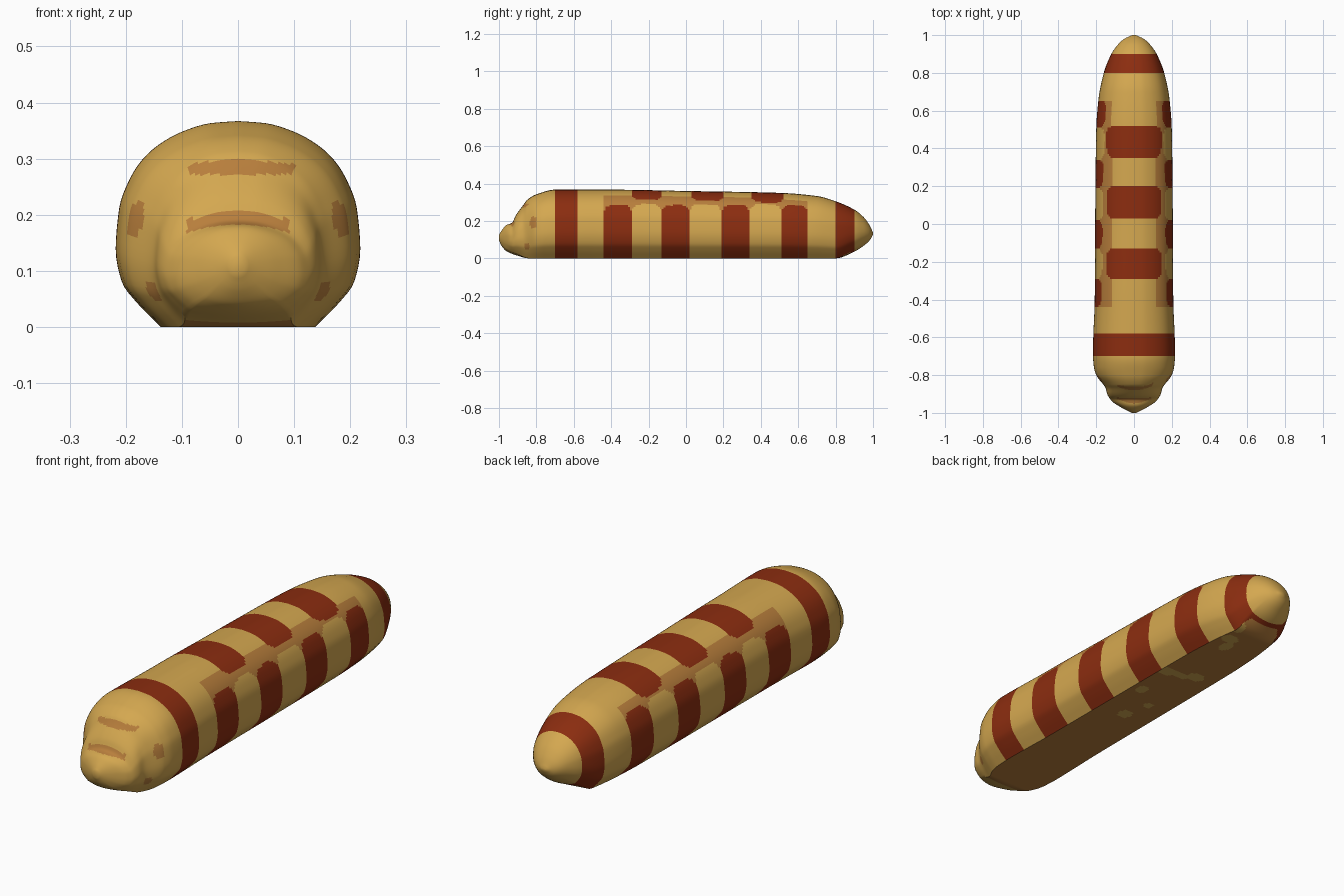
import bpy, bmesh, math

cube = bpy.data.objects.get("Cube")
if cube:
    bpy.data.objects.remove(cube, do_unlink=True)


def material(name, colour):
    m = bpy.data.materials.new(name)
    m.use_nodes = True
    m.diffuse_color = colour
    m.node_tree.nodes["Principled BSDF"].inputs["Base Color"].default_value = colour
    return m


def curve(points):
    """Smooth interpolation through (position, value) points, without overshoot."""
    n = len(points)
    slope = [(points[i + 1][1] - points[i][1]) / (points[i + 1][0] - points[i][0])
             for i in range(n - 1)]
    tangent = [slope[0]]
    for a, b in zip(slope, slope[1:]):
        tangent.append(2 * a * b / (a + b) if a * b > 0 else 0)
    tangent.append(slope[-1])

    def value(p):
        i = 0
        while i < n - 2 and p > points[i + 1][0]:
            i += 1
        (p0, v0), (p1, v1) = points[i], points[i + 1]
        d = p1 - p0
        t = (p - p0) / d
        s = 1 - t
        return (v0 * (1 + 2 * t) * s * s + tangent[i] * d * t * s * s
                + v1 * t * t * (3 - 2 * t) - tangent[i + 1] * d * t * t * s)
    return value


# Outline of the body along its length
half_width = curve([(-1, .012), (-.97, .07), (-.94, .115), (-.9, .142), (-.87, .15), (-.8, .2),
                    (-.76, .212), (-.68, .218), (-.58, .215), (-.4, .208), (.1, .205), (.5, .2),
                    (.66, .188), (.8, .16), (.9, .12), (.95, .085), (.98, .052), (1, .01)])
top = curve([(-1, .125), (-.985, .15), (-.96, .178), (-.93, .19), (-.91, .23), (-.87, .285),
             (-.85, .312), (-.8, .342), (-.7, .367), (-.4, .367), (0, .36), (.5, .35),
             (.7, .333), (.8, .305), (.9, .26), (.95, .22), (.98, .18), (1, .138)])
bottom = curve([(-1, .095), (-.985, .065), (-.96, .038), (-.9, .014), (-.84, 0), (0, 0),
                (.8, 0), (.9, .036), (.96, .075), (.985, .1), (1, .128)])

# Cross-section: flat underside, rounded sides and back
section = [(.63, 0), (.83, .12), (.95, .22), (1, .38), (.97, .58), (.9, .7),
           (.8, .8), (.66, .88), (.45, .95), (.22, .99), (0, 1)]
sec_x = curve([(i, p[0]) for i, p in enumerate(section)])
sec_z = curve([(i, p[1]) for i, p in enumerate(section)])
BELLY, SIDE = 16, 40
half = [(.63 * i / BELLY, 0) for i in range(BELLY)]
half += [(sec_x(10 * i / SIDE), sec_z(10 * i / SIDE)) for i in range(SIDE + 1)]


def ring(y):
    w, t, b = half_width(y), top(y), bottom(y)
    round_end = min(1, b / .08)
    pts = []
    for i, (u, v) in enumerate(half):
        a = math.pi * i / (len(half) - 1)
        u += (math.sin(a) - u) * round_end
        v += (.5 - .5 * math.cos(a) - v) * round_end
        pts.append((w * u, y, b + (t - b) * v))
    return pts + [(-x, yy, z) for x, yy, z in pts[-2:0:-1]]


# Colour rules
def rounded(u, v, u0, u1, v0, v1, r):
    du = max(u0 + r - u, u - u1 + r, 0)
    dv = max(v0 + r - v, v - v1 + r, 0)
    return math.hypot(du, dv) <= r


BODY, STRIPE, TAN = range(3)
side_stripes = [(-.44, -.29), (-.13, .02), (.19, .34), (.51, .65)]
side_gaps = [(-.29, -.13), (.02, .19), (.34, .51)]
back_patches = [(-.29, -.13), (.03, .2), (.35, .52)]
# Pale underside spots: x, y, half sizes
belly_spots = [(0, -.06, .03, .035), (.08, .15, .025, .03), (-.03, .06, .02, .025),
               (.1, .34, .04, .035), (.04, .35, .05, .025), (-.03, .38, .04, .03),
               (.07, .73, .04, .03), (.04, .67, .025, .04), (.09, .82, .025, .03)]


def colour(c, normal):
    x, y, z = abs(c.x), c.y, c.z
    # Underside
    if normal.z < -.8 and z < .05 and abs(y) < .88:
        spot = any(((c.x - a) / p) ** 2 + ((y - b) / q) ** 2 < 1 for a, b, p, q in belly_spots)
        return BODY if spot else TAN
    # Full bands
    if -.7 < y < -.58 or .8 < y < .9:
        return STRIPE
    # Face: brow, mouth and cheek marks
    if y < -.78:
        brow = -.085 < c.x < .1 and .272 < z < .297 - .06 * x
        mouth = x < .092 and abs(z - .193 + 1.6 * x * x) < .011
        eye = ((y + .815) / .02) ** 2 + ((z - .19) / .033) ** 2 < 1
        cheek = x > .1 and ((y + .85) / .015) ** 2 + ((z - .065) / .018) ** 2 < 1
        return TAN if brow and normal.y < 0 or mouth or eye and x > .1 or cheek else BODY
    # Back patches, side stripes and the strip between them
    if z > .2 and any(rounded(c.x, y, a, b, p, q, .04)
                      for p, q in back_patches for a, b in [(-.145, .145)]):
        return STRIPE
    if any(rounded(y, z, a, b, -1, .285, .045) for a, b in side_stripes):
        return STRIPE
    if any(rounded(y, z, a, b, -1, .288, .045) for a, b in side_gaps):
        return BODY
    if -.44 < y < .65 and z > .23 and x > .118:
        return TAN
    return BODY


# Body: rings lofted from snout to tail, finer at both ends
stations = [-1 + .004 * i for i in range(50)]
stations += [-.8 + .01 * i for i in range(160)]
stations += [.8 + .005 * i for i in range(41)]
bm = bmesh.new()
rings = [[bm.verts.new(p) for p in ring(y)] for y in stations]
for r0, r1 in zip(rings, rings[1:]):
    for i in range(len(r0)):
        bm.faces.new((r0[i - 1], r0[i], r1[i], r1[i - 1]))
bm.faces.new(rings[0])
bm.faces.new(rings[-1])
bmesh.ops.recalc_face_normals(bm, faces=bm.faces)
bm.normal_update()
for f in bm.faces:
    f.material_index = colour(f.calc_center_median(), f.normal)

mesh = bpy.data.meshes.new("body")
bm.to_mesh(mesh)
bm.free()
for m in (material("golden skin", (.66, .39, .08, 1)),
          material("rust stripe", (.26, .026, .005, 1)),
          material("dull tan", (.48, .21, .045, 1))):
    mesh.materials.append(m)
body = bpy.data.objects.new("body", mesh)
bpy.context.collection.objects.link(body)
bpy.ops.object.select_all(action="DESELECT")
body.select_set(True)
bpy.context.view_layer.objects.active = body
bpy.ops.object.shade_smooth_by_angle(angle=math.radians(35))
